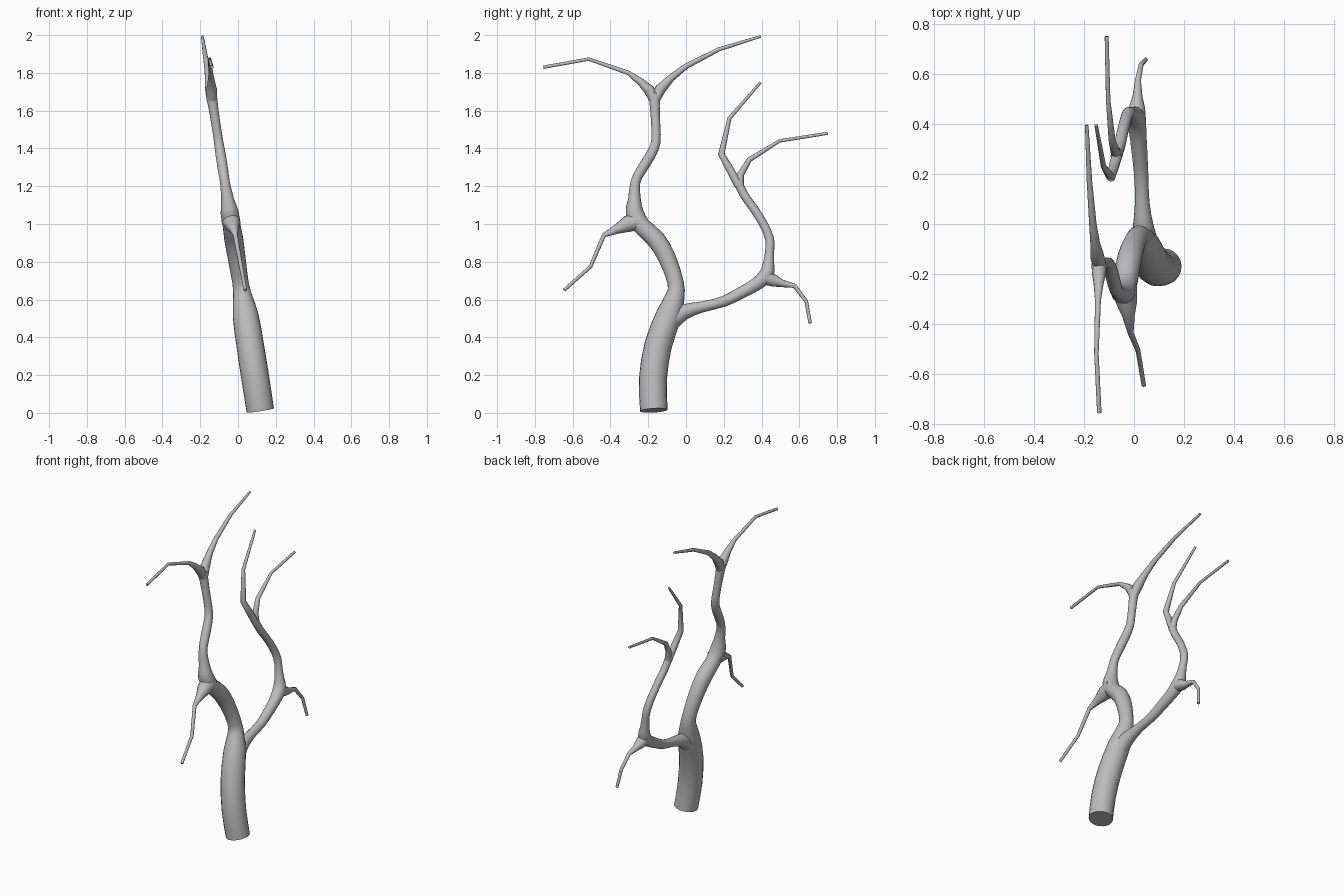
import bpy
import bmesh
import math
from mathutils import Vector

cube = bpy.data.objects.get("Cube")
if cube:
    bpy.data.objects.remove(cube, do_unlink=True)

bark = bpy.data.materials.new("grey_bark")
bark.use_nodes = True
bark.diffuse_color = (0.5, 0.5, 0.5, 1)
bark.node_tree.nodes["Principled BSDF"].inputs["Base Color"].default_value = bark.diffuse_color

# The whole tree grows in one leaning plane: x depends on height
LEAN = 0.155
ROOT_X = 0.12
SIDE = Vector((1, 0, LEAN)).normalized()


def rounded(points):
    """Insert a Catmull-Rom midpoint between each pair of points."""
    result = []
    for i in range(len(points) - 1):
        a = points[max(i - 1, 0)]
        b, c = points[i], points[i + 1]
        d = points[min(i + 2, len(points) - 1)]
        result += [b, (9 * (b + c) - a - d) / 16]
    return result + [points[-1]]


def limb(name, path, sides=12, curved=False, drift=0.0):
    """Tapered tube along (y, height, radius) points; drift bends the tip in x."""
    points = [Vector(p) for p in path]
    if curved:
        points = rounded(points)
    last = len(points) - 1
    centres = [Vector((ROOT_X - LEAN * p.y + drift * i / last, p.x, p.y))
               for i, p in enumerate(points)]
    bm = bmesh.new()
    rings = []
    for i, (centre, p) in enumerate(zip(centres, points)):
        before = (centre - centres[max(i - 1, 0)]).normalized()
        after = (centres[min(i + 1, last)] - centre).normalized()
        tangent = (before + after).normalized()
        across = tangent.cross(SIDE).normalized()
        ring = []
        for k in range(sides):
            angle = math.tau * k / sides
            offset = SIDE * math.cos(angle) + across * math.sin(angle)
            ring.append(bm.verts.new(centre + offset * p.z))
        rings.append(ring)
    for low, high in zip(rings, rings[1:]):
        for k in range(sides):
            n = (k + 1) % sides
            bm.faces.new((low[k], low[n], high[n], high[k]))
    bm.faces.new(rings[0])
    bm.faces.new(rings[-1])
    bmesh.ops.recalc_face_normals(bm, faces=bm.faces)
    mesh = bpy.data.meshes.new(name)
    bm.to_mesh(mesh)
    bm.free()
    mesh.materials.append(bark)
    obj = bpy.data.objects.new(name, mesh)
    bpy.context.collection.objects.link(obj)
    bpy.ops.object.select_all(action="DESELECT")
    obj.select_set(True)
    bpy.context.view_layer.objects.active = obj
    bpy.ops.object.shade_smooth_by_angle(angle=math.radians(50))
    return obj


# Trunk, running on into the front limb
limb("trunk", [
    (-.17, .013, .073), (-.175, .18, .074), (-.147, .36, .073),
    (-.09, .52, .068), (-.057, .62, .05), (-.055, .69, .043),
    (-.1, .82, .047), (-.16, .92, .05), (-.235, .99, .047),
    (-.272, 1.06, .048), (-.273, 1.13, .034), (-.268, 1.22, .026),
    (-.24, 1.28, .027), (-.19, 1.36, .027), (-.16, 1.43, .025),
    (-.16, 1.52, .024), (-.165, 1.62, .026), (-.168, 1.69, .03)],
    sides=20, curved=True)

# Back limb, leaving the trunk and turning upward
limb("back_limb", [
    (-.08, .49, .055), (-.01, .535, .042), (.09, .562, .029),
    (.2, .59, .029), (.29, .635, .032), (.37, .68, .035),
    (.425, .73, .04), (.437, .79, .03), (.442, .85, .024),
    (.443, .92, .024), (.41, 1.0, .023), (.36, 1.08, .023),
    (.31, 1.15, .023), (.27, 1.23, .023)],
    sides=16, curved=True)

# Twigs, wide where they join and thin at the tip
limb("front_low_twig", [
    (-.24, 1.02, .05), (-.31, 1.0, .044), (-.365, .973, .026),
    (-.435, .94, .012), (-.505, .775, .01), (-.645, .65, .009)], drift=.02)
limb("front_top_twig", [
    (-.165, 1.65, .026), (-.195, 1.71, .029), (-.24, 1.752, .02),
    (-.305, 1.8, .012), (-.515, 1.873, .009), (-.755, 1.83, .009)], drift=.025)
limb("crown_twig", [
    (-.168, 1.65, .026), (-.135, 1.715, .029), (-.08, 1.772, .02),
    (0, 1.835, .015), (.175, 1.925, .011), (.395, 1.993, .007)])
limb("back_low_twig", [
    (.415, .72, .04), (.465, .7, .033), (.51, .685, .02),
    (.575, .672, .012), (.637, .59, .01), (.657, .475, .009)])
limb("back_inner_twig", [
    (.28, 1.2, .022), (.235, 1.285, .021), (.187, 1.37, .018),
    (.23, 1.56, .011), (.395, 1.75, .007)])
limb("back_outer_twig", [
    (.285, 1.19, .021), (.288, 1.26, .019), (.335, 1.34, .014),
    (.495, 1.44, .009), (.75, 1.48, .008)])
